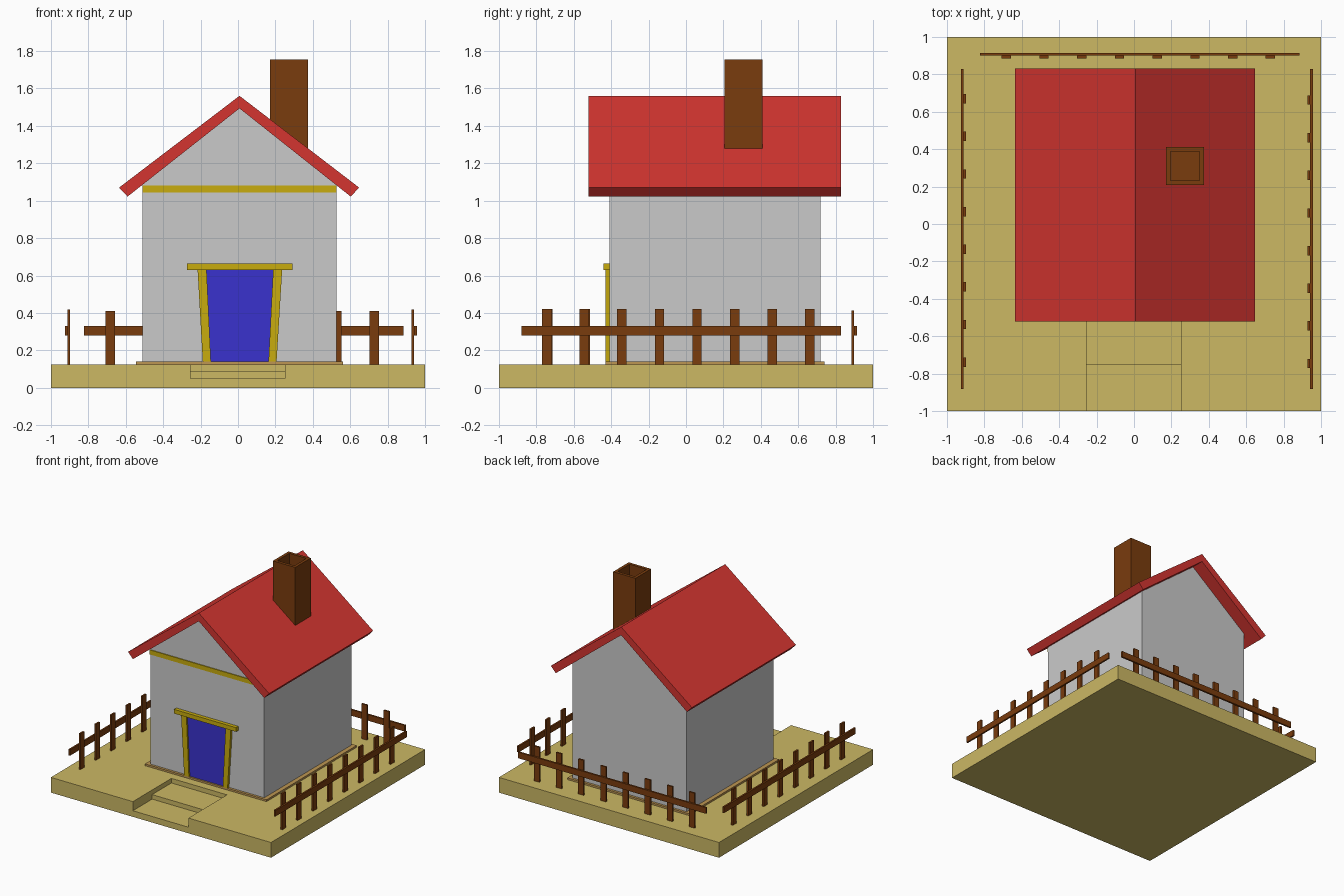
import bpy, bmesh

if "Cube" in bpy.data.objects:
    bpy.data.objects.remove(bpy.data.objects["Cube"])


def material(name, r, g, b):
    lin = lambda c: (c / 255 / 12.92) if c < 11 else ((c / 255 + 0.055) / 1.055) ** 2.4
    m = bpy.data.materials.new(name)
    m.diffuse_color = (lin(r), lin(g), lin(b), 1)
    m.use_nodes = True
    m.node_tree.nodes["Principled BSDF"].inputs["Base Color"].default_value = m.diffuse_color
    return m


SAND = material("sand", 204, 184, 100)
TAN = material("tan", 190, 150, 82)
GREY = material("wall grey", 202, 202, 202)
RED = material("roof red", 212, 53, 48)
YELLOW = material("trim yellow", 200, 172, 14)
BLUE = material("door blue", 58, 50, 205)
BROWN = material("wood brown", 122, 60, 13)


def finish(name, bm, mat):
    bmesh.ops.recalc_face_normals(bm, faces=bm.faces)
    me = bpy.data.meshes.new(name)
    bm.to_mesh(me)
    bm.free()
    if mat:
        me.materials.append(mat)
    ob = bpy.data.objects.new(name, me)
    bpy.context.collection.objects.link(ob)
    return ob


def prism_bm(pts, a, b, axis="y"):
    """Profile (x, z) extruded along y, or (y, z) extruded along x."""
    bm = bmesh.new()
    place = (lambda p, t: (p[0], t, p[1])) if axis == "y" else (lambda p, t: (t, p[0], p[1]))
    near = [bm.verts.new(place(p, a)) for p in pts]
    far = [bm.verts.new(place(p, b)) for p in pts]
    bm.faces.new(near)
    bm.faces.new(far[::-1])
    n = len(pts)
    for i in range(n):
        j = (i + 1) % n
        bm.faces.new((near[i], far[i], far[j], near[j]))
    return bm


def prism(name, pts, a, b, mat, axis="y"):
    return finish(name, prism_bm(pts, a, b, axis), mat)


def rect(x0, x1, z0, z1):
    return [(x0, z0), (x1, z0), (x1, z1), (x0, z1)]


def box(name, x, y, z, mat):
    return prism(name, rect(x[0], x[1], z[0], z[1]), y[0], y[1], mat)


# Ground slab with steps cut into its front
ground = box("ground_slab", (-1, 1), (-1, 1), (0, 0.125), SAND)
cutter = prism("step_cutter", [(-1.1, 0.05), (-0.75, 0.05), (-0.75, 0.087),
                               (-0.5, 0.087), (-0.5, 0.2), (-1.1, 0.2)],
               -0.255, 0.25, SAND, axis="x")
cutter.hide_render = True
cutter.hide_viewport = True
cut = ground.modifiers.new("steps", "BOOLEAN")
cut.operation = "DIFFERENCE"
cut.solver = "EXACT"
cut.object = cutter

# House body
box("plinth", (-0.545, 0.56), (-0.43, 0.74), (0.12, 0.14), TAN)
prism("walls", [(-0.51, 0.13), (0.525, 0.13), (0.525, 1.095), (0.008, 1.505), (-0.51, 1.095)],
      -0.41, 0.72, GREY)
box("gable_band", (-0.51, 0.525), (-0.417, -0.405), (1.043, 1.08), YELLOW)

# Roof
prism("roof", [(-0.635, 1.07), (0.008, 1.56), (0.647, 1.07), (0.602, 1.022),
               (0.008, 1.493), (-0.59, 1.022)], -0.52, 0.83, RED)

# Hollow chimney
bm = prism_bm(rect(0.172, 0.375, 1.2, 1.755), 0.207, 0.41)
bmesh.ops.recalc_face_normals(bm, faces=bm.faces)
top = max(bm.faces, key=lambda f: f.calc_center_median().z)
bmesh.ops.inset_region(bm, faces=[top], thickness=0.034)
bottom = bmesh.ops.extrude_discrete_faces(bm, faces=[top])["faces"][0]
for v in bottom.verts:
    v.co.z -= 0.25
finish("chimney", bm, BROWN)

# Door and frame
prism("door", [(-0.15, 0.14), (0.17, 0.14), (0.197, 0.635), (-0.172, 0.635)], -0.417, -0.408, BLUE)
prism("left_jamb", [(-0.188, 0.14), (-0.145, 0.14), (-0.168, 0.635), (-0.216, 0.635)],
      -0.43, -0.408, YELLOW)
prism("right_jamb", [(0.163, 0.14), (0.206, 0.14), (0.236, 0.635), (0.188, 0.635)],
      -0.43, -0.408, YELLOW)
box("lintel", (-0.273, 0.29), (-0.44, -0.408), (0.63, 0.664), YELLOW)

# Fences: a rail outside a row of eight thin posts
POST_Z, RAIL_Z = (0.12, 0.42), (0.28, 0.33)


def side_fence(name, sign, face, first):
    span = lambda a, b: sorted((face + sign * a, face + sign * b))
    box(name + "_rail", span(0, 0.014), (-0.88, 0.828), RAIL_Z, BROWN)
    for i in range(8):
        c = first + 0.201 * i
        box(f"{name}_post_{i + 1}", span(-0.014, 0), (c - 0.025, c + 0.025), POST_Z, BROWN)


side_fence("left_fence", -1, -0.911, -0.738)
side_fence("right_fence", 1, 0.941, -0.745)
box("back_fence_rail", (-0.822, 0.885), (0.899, 0.914), RAIL_Z, BROWN)
for i in range(8):
    c = -0.682 + 0.2015 * i
    box(f"back_fence_post_{i + 1}", (c - 0.025, c + 0.025), (0.885, 0.899), (0.12, 0.412), BROWN)
